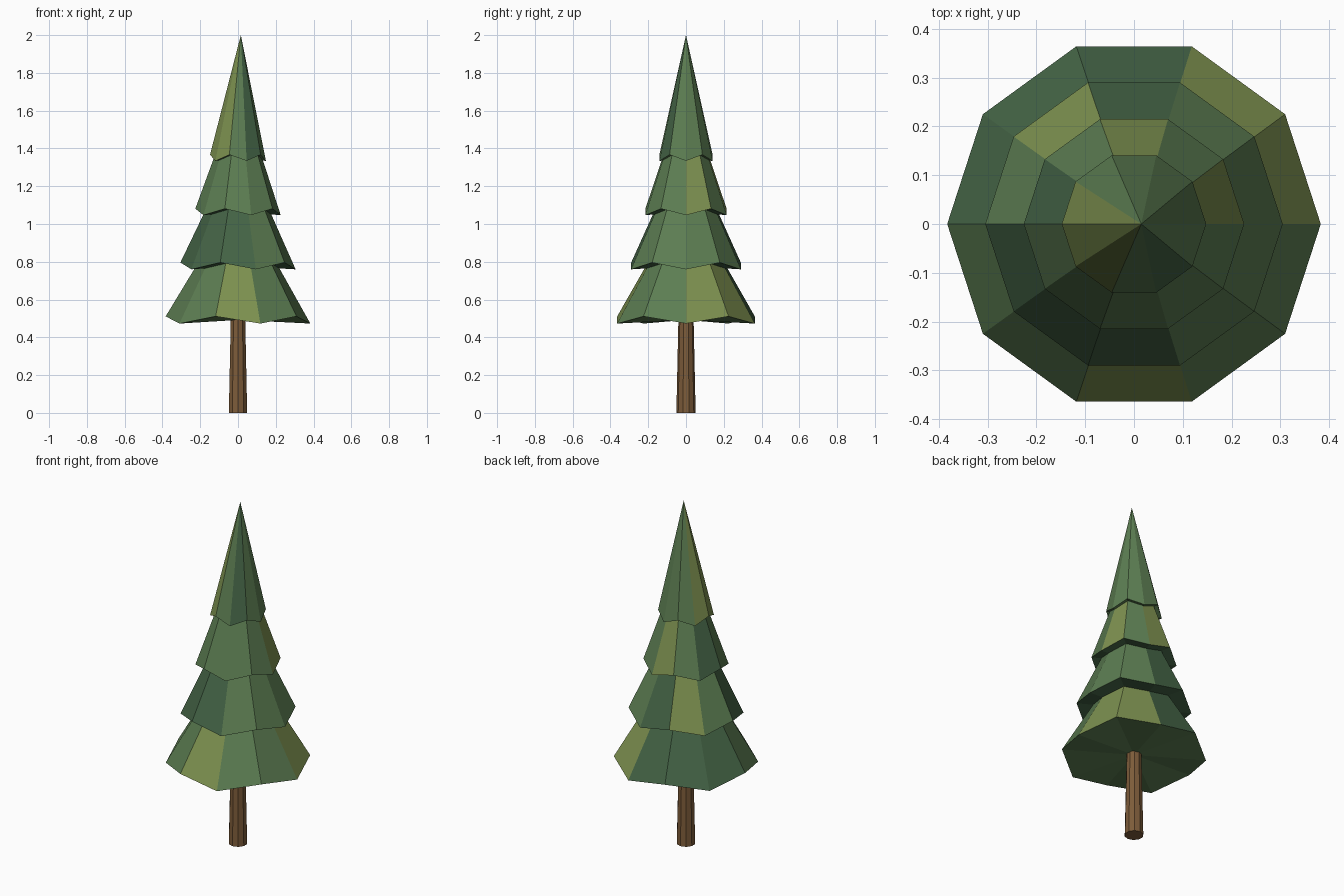
import bpy
import bmesh
import math

if "Cube" in bpy.data.objects:
    bpy.data.objects.remove(bpy.data.objects["Cube"])

SIDES = 10


def material(name, rgb):
    m = bpy.data.materials.new(name)
    m.diffuse_color = (*rgb, 1.0)
    m.use_nodes = True
    m.node_tree.nodes["Principled BSDF"].inputs["Base Color"].default_value = m.diffuse_color
    return m


greens = [
    material("dark_green", (0.058, 0.127, 0.061)),
    material("mid_green", (0.107, 0.205, 0.084)),
    material("olive_green", (0.205, 0.283, 0.080)),
]
brown = material("bark_brown", (0.205, 0.107, 0.042))
SHADE = {"d": 0, "m": 1, "o": 2}


def ring_point(i, radius, z):
    a = math.tau * i / SIDES
    return (radius * math.cos(a), radius * math.sin(a), z)


def finish(bm, name, mats):
    bmesh.ops.recalc_face_normals(bm, faces=bm.faces)
    me = bpy.data.meshes.new(name)
    bm.to_mesh(me)
    bm.free()
    for m in mats:
        me.materials.append(m)
    ob = bpy.data.objects.new(name, me)
    bpy.context.collection.objects.link(ob)
    return ob


def foliage_tier(name, radius, low, high, apex_x, apex_z, sides, under):
    """Faceted cone with a zigzag hem; one shade letter per side."""
    bm = bmesh.new()
    rim = [bm.verts.new(ring_point(i, radius, high if i % 2 else low))
           for i in range(SIDES)]
    tip = bm.verts.new((apex_x, 0, apex_z))
    base = bm.verts.new((0, 0, (low + high) / 2))
    for i in range(SIDES):
        a, b = rim[i], rim[(i + 1) % SIDES]
        bm.faces.new((a, b, tip)).material_index = SHADE[sides[i]]
        bm.faces.new((b, a, base)).material_index = SHADE[under]
    return finish(bm, name, greens)


# Foliage, bottom to top
foliage_tier("foliage_bottom", 0.383, 0.473, 0.511, 0.004, 1.15, "oodddmmomm", "m")
foliage_tier("foliage_lower", 0.305, 0.760, 0.796, 0.004, 1.44, "mmdomdddmm", "d")
foliage_tier("foliage_upper", 0.226, 1.047, 1.081, 0.008, 1.72, "omomdmmmmm", "d")
foliage_tier("foliage_top", 0.148, 1.334, 1.367, 0.015, 2.0, "mmmmooomdm", "m")

# Tapered trunk, running up into the foliage
bm = bmesh.new()
bmesh.ops.create_cone(bm, cap_ends=True, segments=SIDES,
                      radius1=0.051, radius2=0.038, depth=0.6)
bmesh.ops.translate(bm, verts=bm.verts, vec=(0, 0, 0.3))
finish(bm, "trunk", [brown])
